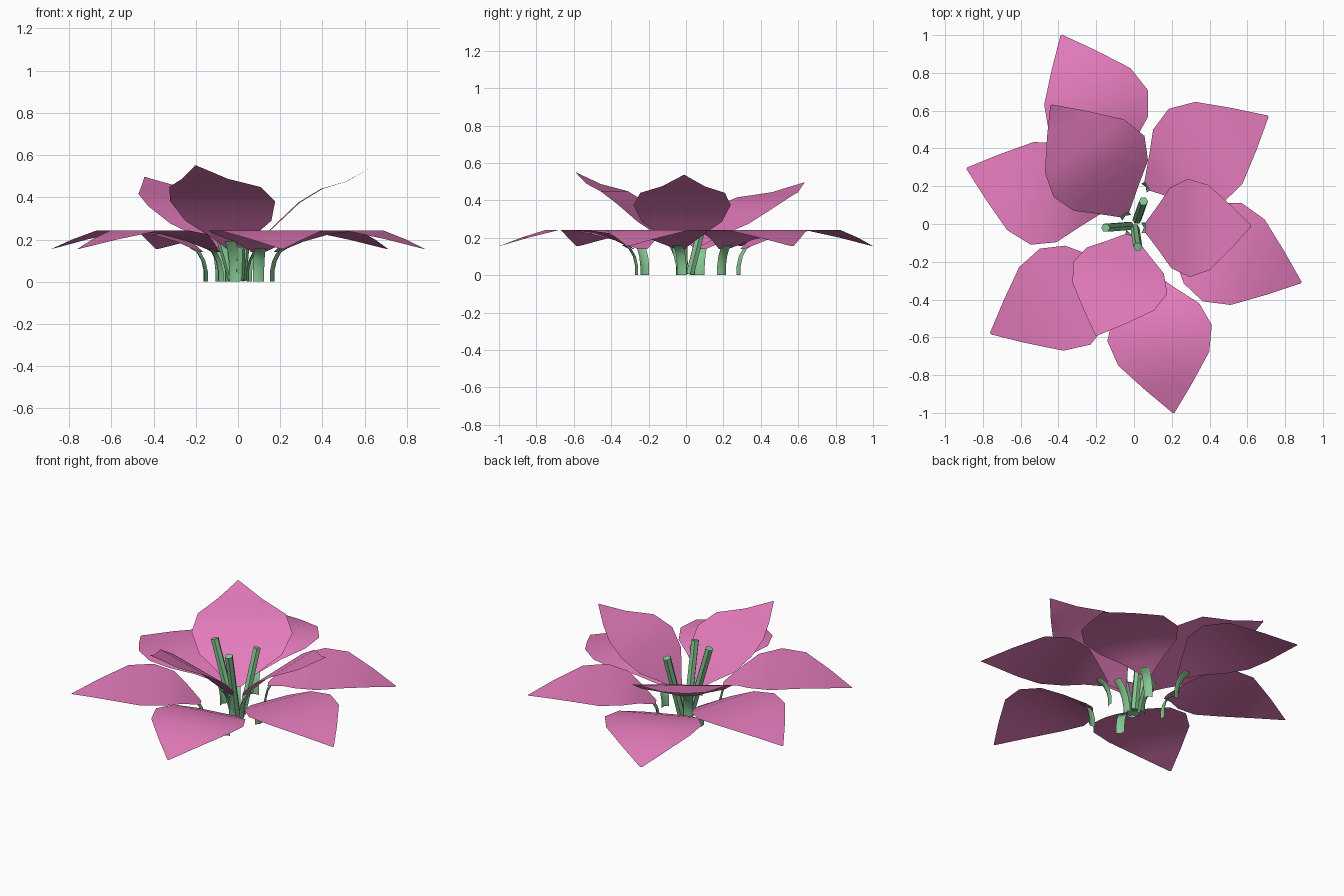
import bpy, bmesh
from mathutils import Vector

if "Cube" in bpy.data.objects:
    bpy.data.objects.remove(bpy.data.objects["Cube"])


def material(name, color):
    m = bpy.data.materials.new(name)
    m.diffuse_color = color
    m.use_nodes = True
    m.node_tree.nodes["Principled BSDF"].inputs["Base Color"].default_value = m.diffuse_color
    return m


PINK = material("petal_pink", (0.78, 0.20, 0.50, 1))
GREEN = material("stem_green", (0.24, 0.58, 0.29, 1))


def add_mesh(name, bm, mat):
    bmesh.ops.recalc_face_normals(bm, faces=bm.faces)
    if mat is PINK and sum(f.normal.z for f in bm.faces) < 0:
        bmesh.ops.reverse_faces(bm, faces=bm.faces)
    for f in bm.faces:
        f.smooth = True
    me = bpy.data.meshes.new(name)
    bm.to_mesh(me)
    bm.free()
    me.materials.append(mat)
    ob = bpy.data.objects.new(name, me)
    bpy.context.collection.objects.link(ob)
    return ob


def skin(bm, rows, closed=False):
    vs = [[bm.verts.new(p) for p in r] for r in rows]
    n = len(vs[0])
    for a, b in zip(vs, vs[1:]):
        for i in range(n if closed else n - 1):
            j = (i + 1) % n
            bm.faces.new((a[i], a[j], b[j], b[i]))
    return vs


# shared petal outline: fraction of length, fraction of half width
OUTLINE = [(0, .10), (.12, .45), (.24, .82), (.41, 1), (.60, .87), (.81, .44), (.985, .05), (1, .02)]
# height along each kind of petal
LOWER = [.14, .19, .225, .242, .242, .20, .158, .155]
UPPER = [.15, .22, .285, .375, .44, .475, .53, .535]


def petal(name, base, tip, left, right, heights):
    base, tip = Vector(base), Vector(tip)
    d = (tip - base).normalized()
    side = Vector((-d.y, d.x))
    rows = []
    for (s, w), z in zip(OUTLINE, heights):
        c = base.lerp(tip, s)
        row = []
        for t in (1, .5, 0, -.5, -1):
            p = c + side * (t * w * (left if t > 0 else right))
            row.append((p.x, p.y, z))
        rows.append(row)
    bm = bmesh.new()
    skin(bm, rows)
    add_mesh(name, bm, PINK)

    # thin channel-shaped stalk bending out into the petal base
    rows = []
    for off, z in ((-.02, 0), (-.02, .05), (-.008, .10), (.015, heights[0]), (.05, heights[1] - .03)):
        row = []
        for t in (1, 0, -1):
            p = base + d * (off + .012 * (1 - abs(t))) + side * (t * .027)
            row.append((p.x, p.y, z))
        rows.append(row)
    bm = bmesh.new()
    skin(bm, rows)
    add_mesh(name.replace("petal", "stalk"), bm, GREEN)


# six drooping outer petals
for i, (b, t, l, r) in enumerate([
    ((.07, .20), (.71, .57), .298, .277),
    ((-.09, .30), (-.385, 1.0), .26, .31),
    ((-.17, .08), (-.885, .295), .29, .27),
    ((-.10, -.23), (-.76, -.58), .30, .275),
    ((.10, -.28), (.21, -1.0), .27, .29),
    ((.18, -.03), (.885, -.31), .275, .285),
]):
    petal(f"outer_petal_{i + 1}", b, t, l, r, LOWER)

# three raised inner petals
for i, (b, t, l, r, drop) in enumerate([
    ((.06, -.02), (.62, -.01), .255, .265, 0),
    ((-.05, .05), (-.44, .63), .26, .32, .04),
    ((-.02, -.06), (-.20, -.59), .285, .24, -.015),
]):
    petal(f"inner_petal_{i + 1}", b, t, l, r,
          [z - drop * s for z, (s, _) in zip(UPPER, OUTLINE)])

# three leaning stamens in the centre
for i, (b, t) in enumerate([
    ((-.02, -.01, 0), (-.15, -.02, .455)),
    ((.015, .02, 0), (.05, .12, .395)),
    ((.005, -.02, 0), (.02, -.12, .425)),
]):
    b, t = Vector(b), Vector(t)
    u = (t - b).cross(Vector((0, 1, 0))).normalized()
    v = (t - b).cross(u).normalized()
    ring = [(1, 0), (.5, .87), (-.5, .87), (-1, 0), (-.5, -.87), (.5, -.87)]
    bm = bmesh.new()
    vs = skin(bm, [[b.lerp(t, k) + (u * x + v * y) * .024 for x, y in ring] for k in (.02, .5, 1)], True)
    bm.faces.new(vs[0])
    bm.faces.new(vs[-1])
    ob = add_mesh(f"stamen_{i + 1}", bm, GREEN)
    bpy.ops.object.select_all(action='DESELECT')
    ob.select_set(True)
    bpy.context.view_layer.objects.active = ob
    bpy.ops.object.shade_smooth_by_angle()
